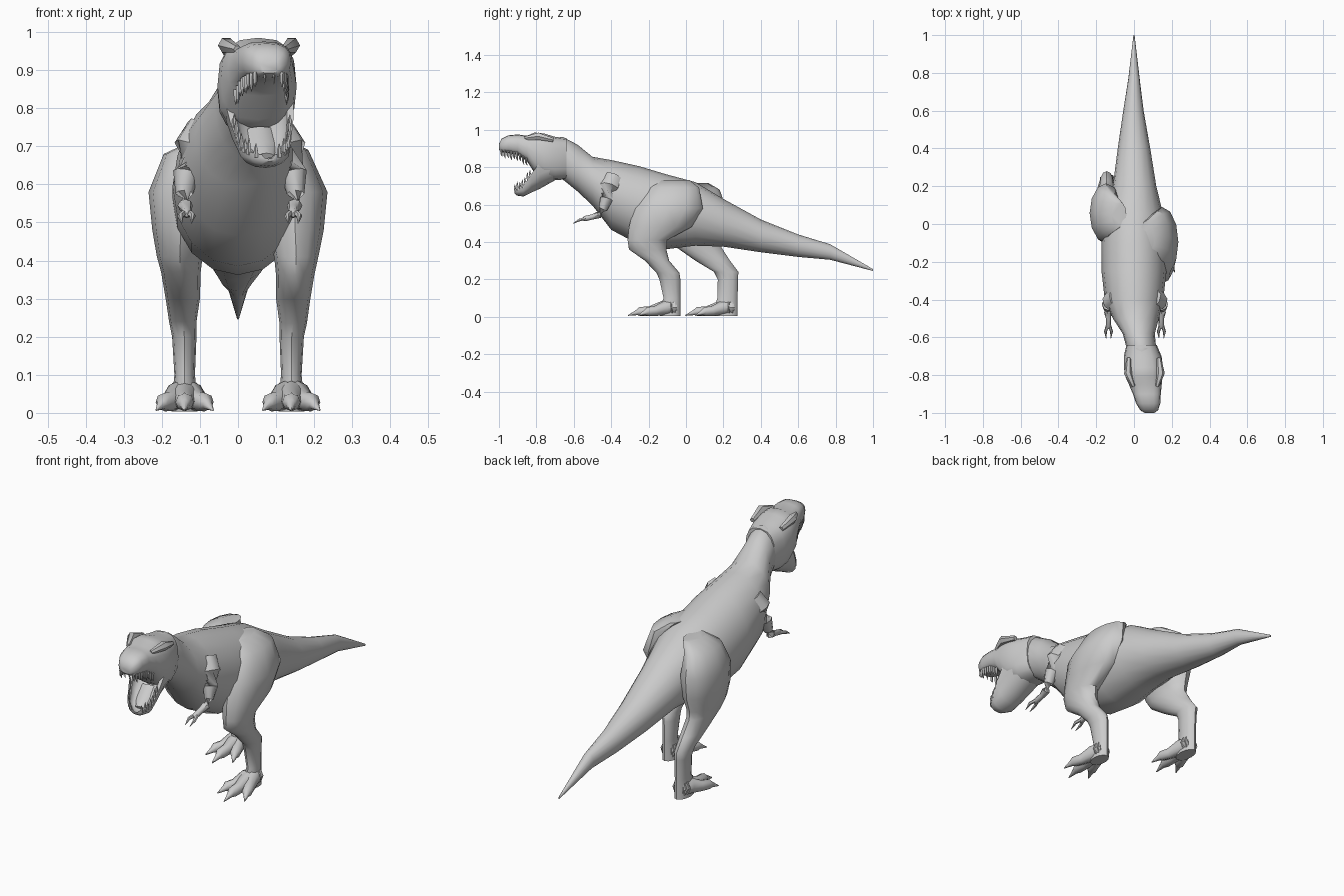
import bpy, bmesh, math
from math import sin, cos, pi
from mathutils import Vector as V


def build(name, lofts, angle=45):
    """One object from several lofts; each loft is a list of equal-sized rings."""
    bm = bmesh.new()
    for rings in lofts:
        rows = [[bm.verts.new(p) for p in r] for r in rings]
        n = len(rows[0])
        for a, b in zip(rows, rows[1:]):
            for i in range(n):
                j = (i + 1) % n
                bm.faces.new((a[i], a[j], b[j], b[i]))
        bm.faces.new(rows[0][::-1])
        bm.faces.new(rows[-1])
    bmesh.ops.recalc_face_normals(bm, faces=bm.faces)
    me = bpy.data.meshes.new(name)
    bm.to_mesh(me)
    bm.free()
    ob = bpy.data.objects.new(name, me)
    bpy.context.collection.objects.link(ob)
    bpy.ops.object.select_all(action='DESELECT')
    ob.select_set(True)
    bpy.context.view_layer.objects.active = ob
    bpy.ops.object.shade_smooth_by_angle(angle=math.radians(angle))
    return ob


def spow(c, e):
    return math.copysign(abs(c) ** e, c)


def section(s, e=1.0, n=16):
    """Upright ring from (y, x centre, top, bottom, half width)."""
    y, x, top, bot, hw = s
    return [V((x + hw * spow(cos(2 * pi * i / n), e), y,
               (top + bot) / 2 + (top - bot) / 2 * spow(sin(2 * pi * i / n), e)))
            for i in range(n)]


def tube(pts, n=8, flat=1.0):
    """Rings square to a path of (x, y, z, radius)."""
    rings = []
    for k, p in enumerate(pts):
        a, b = pts[max(k - 1, 0)], pts[min(k + 1, len(pts) - 1)]
        t = (V(b[:3]) - V(a[:3])).normalized()
        u = t.cross(V((0, 0, 1)) if abs(t.z) < .9 else V((0, 1, 0))).normalized()
        w = u.cross(t)
        rings.append([V(p[:3]) + p[3] * (u * cos(2 * pi * i / n) + w * flat * sin(2 * pi * i / n))
                      for i in range(n)])
    return rings


def at(secs, y):
    """Interpolate a section list (y descending) at y."""
    for a, b in zip(secs, secs[1:]):
        if a[0] >= y >= b[0]:
            f = (a[0] - y) / (a[0] - b[0])
            return [p + (q - p) * f for p, q in zip(a, b)]
    return secs[-1]


# Body from tail tip to neck
BODY = [(1.0, 0, .255, .245, .003), (.77, 0, .388, .305, .03), (.6, -.003, .44, .32, .054),
        (.4, 0, .52, .345, .086), (.2, .003, .63, .375, .115), (.05, 0, .72, .38, .155),
        (-.1, 0, .76, .362, .172), (-.25, 0, .805, .385, .172), (-.4, 0, .838, .465, .155),
        (-.5, .01, .855, .595, .122), (-.58, .025, .92, .67, .085),
        (-.66, .04, .962, .735, .078), (-.70, .045, .955, .75, .07)]
build("body", [[section(s) for s in BODY]])

# Skull with upper jaw
SKULL = [(-.64, .04, .955, .735, .08), (-.70, .046, .962, .73, .10), (-.76, .05, .98, .737, .104),
         (-.81, .053, .985, .77, .098), (-.85, .06, .968, .832, .087), (-.90, .068, .975, .865, .074),
         (-.95, .075, .97, .875, .064), (-.985, .08, .952, .88, .048), (-1.0, .082, .925, .892, .026)]
build("skull", [[section(s, .75) for s in SKULL]])
build("brow_ridges", [tube([(.052 + s * .08, -.71, .945, .012), (.055 + s * .086, -.79, .965, .022),
                            (.06 + s * .062, -.86, .955, .01)], 6) for s in (-1, 1)])

# Lower jaw: a hollow trough
JAW = [(-.70, .05, .85, .73, .095), (-.78, .055, .83, .685, .092), (-.825, .062, .765, .665, .083),
       (-.87, .07, .70, .643, .068), (-.905, .076, .685, .648, .046), (-.918, .08, .678, .66, .02)]


def trough(s, n=9):
    y, x, top, bot, hw = s
    ang = [pi + pi * i / (n - 1) for i in range(n)]
    out = [V((x + hw * cos(a), y, top + (top - bot) * spow(sin(a), .8))) for a in ang]
    inn = [V((x + .8 * hw * cos(a), y, top + .6 * (top - bot) * sin(a))) for a in reversed(ang)]
    return out + inn


build("lower_jaw", [[trough(s) for s in JAW]])
build("tongue", [tube([(.058, -.78, .74, .04), (.066, -.83, .70, .04),
                       (.074, -.88, .675, .02)], 8, .4)])

# Teeth along both jaw rims
upper, lower = [], []
for s in (-1, 1):
    for i in range(9):
        y, x, top, bot, hw = at(SKULL, -.855 - .0165 * i)
        px, ln = x + s * hw * .78, .026 + .008 * (i % 2)
        upper.append(tube([(px, y, bot + .014, .007), (px, y, bot - ln * .4, .006),
                           (px, y + .006, bot - ln, .0008)], 5))
    for i in range(7):
        y, x, top, bot, hw = at(JAW, -.83 - .0135 * i)
        px, ln = x + s * hw * .9, .026 + .008 * (i % 2)
        lower.append(tube([(px, y, top - .01, .007), (px, y - .005, top + ln * .4, .0055),
                           (px, y - .004, top + ln, .0008)], 5))
for dx in (-.012, .012):
    upper.append(tube([(.082 + dx, -.993, .905, .006), (.082 + dx, -.988, .862, .0008)], 5))
build("upper_teeth", upper)
build("lower_teeth", lower)

# Arms with two-fingered hands
for s, side in ((1, "right"), (-1, "left")):
    arm = [(.09, -.39, .74, .055), (.122, -.41, .69, .055), (.142, -.425, .63, .034),
           (.146, -.445, .575, .023), (.144, -.465, .545, .02), (.14, -.50, .534, .014),
           (.14, -.54, .525, .014), (.14, -.555, .52, .006)]
    parts = [tube([(s * x + .005, y, z, r) for x, y, z, r in arm])]
    for dx in (-.016, .016):
        parts.append(tube([(s * .14 + .005 + dx * .3, -.535, .526, .009),
                           (s * .14 + .005 + dx, -.57, .517, .008),
                           (s * .14 + .005 + dx * .8, -.605, .498, .001)], 6))
    build(side + "_arm", parts)

# Legs: level rings (z, front y, back y, x centre, half width)
LEGS = {
    "right": (1, [(.73, -.16, .02, .07, .04), (.69, -.20, .07, .125, .06), (.58, -.28, .09, .148, .087),
                  (.48, -.305, .03, .15, .075), (.41, -.312, -.10, .153, .058),
                  (.36, -.305, -.105, .15, .05), (.30, -.22, -.09, .145, .045),
                  (.235, -.158, -.035, .145, .036), (.2, -.142, -.03, .141, .032),
                  (.1, -.12, -.03, .14, .027), (.05, -.14, -.03, .14, .032), (.004, -.14, -.03, .14, .034)]),
    "left": (-1, [(.715, -.02, .12, .08, .04), (.68, -.06, .18, .135, .06), (.58, -.10, .215, .148, .087),
                  (.48, -.105, .21, .15, .075), (.41, -.08, .19, .153, .06),
                  (.37, -.05, .19, .15, .052), (.30, .05, .235, .145, .045),
                  (.24, .15, .28, .145, .036), (.2, .17, .278, .141, .032),
                  (.1, .168, .276, .14, .027), (.05, .15, .276, .14, .032), (.004, .15, .276, .14, .034)]),
}
for side, (s, rows) in LEGS.items():
    leg = [[V((s * x + hw * cos(2 * pi * i / 12), (a + b) / 2 + (b - a) / 2 * sin(2 * pi * i / 12), z))
            for i in range(12)] for z, a, b, x, hw in rows]
    build(side + "_leg", [leg])

    # Three splayed toes with claws
    y0 = rows[-1][2] + .03
    toes = []
    for dx, reach in ((-.075, .255), (0, .31), (.075, .255)):
        def p(f, z, r):
            return (s * .14 + dx * f, y0 - .08 - (reach - .08) * f, z, r)
        toe = tube([p(-.1, .05, .04), p(.2, .046, .038), p(.5, .03, .026), p(.72, .028, .024),
                    p(.8, .022, .014), p(1, .007, .002)], 8)
        toes.append([[V((v.x, v.y, max(v.z, .002))) for v in r] for r in toe])
    build(side + "_toes", toes)
